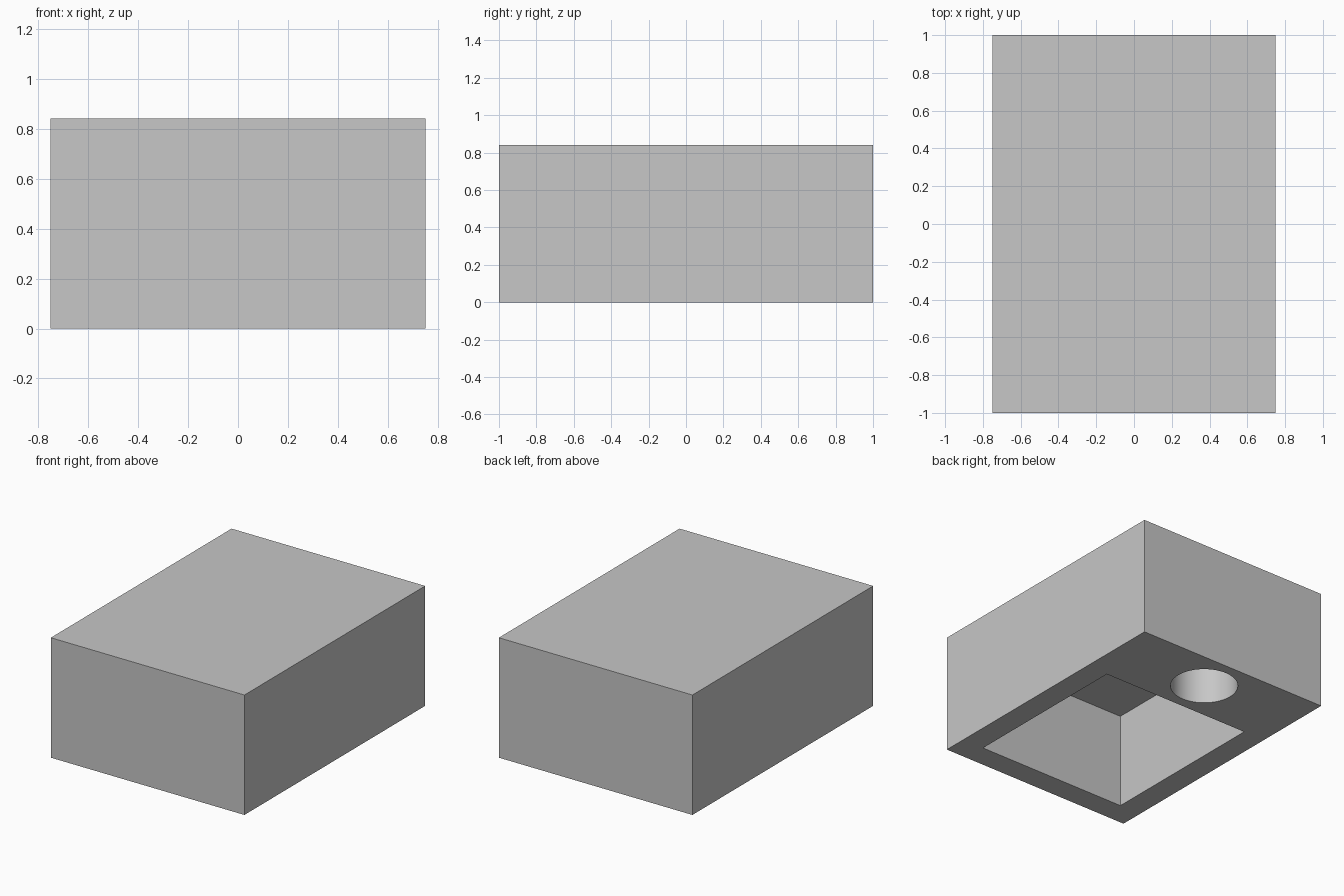
import bpy

default = bpy.data.objects.get("Cube")
if default:
    bpy.data.objects.remove(default, do_unlink=True)

WIDTH, LENGTH, HEIGHT = 1.5, 2.0, 0.84
DEPTH = 0.67      # depth of both recesses in the underside
OVERCUT = 0.2     # how far the cutters reach below the base

grey = bpy.data.materials.new("light grey")
grey.use_nodes = True
colour = (0.57, 0.57, 0.57, 1)
grey.diffuse_color = colour
grey.node_tree.nodes["Principled BSDF"].inputs["Base Color"].default_value = colour


def add_box(name, x, y, z):
    """Box spanning the given (low, high) pairs."""
    spans = (x, y, z)
    bpy.ops.mesh.primitive_cube_add(size=1, location=[sum(s) / 2 for s in spans])
    box = bpy.context.object
    box.name = name
    box.scale = [s[1] - s[0] for s in spans]
    bpy.ops.object.transform_apply(location=True, rotation=False, scale=True)
    box.data.materials.append(grey)
    return box


# Solid block
block = add_box("block", (-WIDTH / 2, WIDTH / 2), (-LENGTH / 2, LENGTH / 2), (0, HEIGHT))

# Rectangular pocket, open at the bottom
pocket = add_box("pocket_cutter", (-0.583, 0.583), (-0.833, 0.42), (-OVERCUT, DEPTH))

# Round hole behind the pocket
bpy.ops.mesh.primitive_cylinder_add(
    vertices=64, radius=0.219, depth=DEPTH + OVERCUT,
    location=(0, 0.71, (DEPTH - OVERCUT) / 2))
hole = bpy.context.object
hole.name = "hole_cutter"
hole.data.materials.append(grey)

# Cut both recesses, then discard the cutters
for cutter in (pocket, hole):
    cutter.hide_render = True
    cut = block.modifiers.new(cutter.name, "BOOLEAN")
    cut.operation = "DIFFERENCE"
    cut.solver = "EXACT"
    cut.object = cutter

bpy.ops.object.select_all(action="DESELECT")
block.select_set(True)
bpy.context.view_layer.objects.active = block
for name in [m.name for m in block.modifiers]:
    bpy.ops.object.modifier_apply(modifier=name)
for cutter in (pocket, hole):
    bpy.data.objects.remove(cutter, do_unlink=True)

# Smooth hole wall, crisp edges elsewhere
bpy.ops.object.shade_smooth_by_angle()
